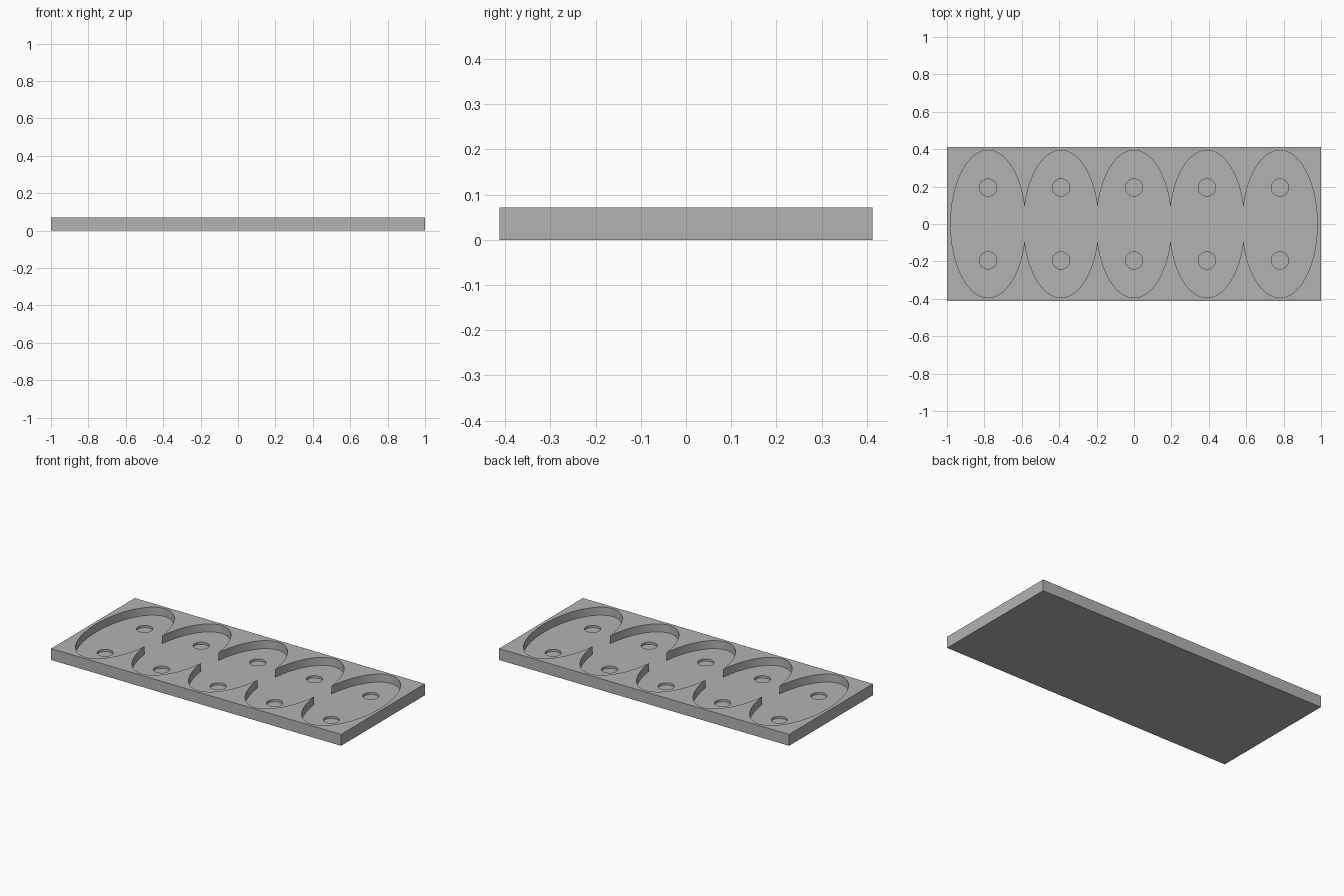
import bpy
import bmesh
from math import sin, cos, pi, acos

LENGTH, WIDTH, HEIGHT = 2.0, 0.825, 0.071
PITCH = 0.39                 # spacing of the oval pockets
OVAL_X, OVAL_Y = 0.2, 0.394  # pocket half sizes
POCKET_FLOOR = 0.021
HOLE_FLOOR = 0.007
HOLE_R, HOLE_Y = 0.046, 0.195
STEPS = 48

default = bpy.data.objects.get("Cube")
if default:
    bpy.data.objects.remove(default, do_unlink=True)

grey = bpy.data.materials.new("plain grey")
grey.use_nodes = True
colour = (0.45, 0.45, 0.45, 1)
grey.diffuse_color = colour
grey.node_tree.nodes["Principled BSDF"].inputs["Base Color"].default_value = colour


def prisms(name, outlines, bottom, top):
    """Object made of upright prisms, one for each outline."""
    bm = bmesh.new()
    for outline in outlines:
        face = bm.faces.new([bm.verts.new((x, y, bottom)) for x, y in outline])
        side = bmesh.ops.extrude_face_region(bm, geom=[face])
        raised = [v for v in side["geom"] if isinstance(v, bmesh.types.BMVert)]
        bmesh.ops.translate(bm, verts=raised, vec=(0, 0, top - bottom))
    bmesh.ops.recalc_face_normals(bm, faces=bm.faces)
    mesh = bpy.data.meshes.new(name)
    bm.to_mesh(mesh)
    bm.free()
    mesh.materials.append(grey)
    obj = bpy.data.objects.new(name, mesh)
    bpy.context.collection.objects.link(obj)
    return obj


def arc(cx, cy, rx, ry, start, end, steps):
    return [(cx + rx * cos(start + (end - start) * i / steps),
             cy + ry * sin(start + (end - start) * i / steps))
            for i in range(steps + 1)]


def cut(target, cutter):
    cutter.hide_render = True
    mod = target.modifiers.new("cut", 'BOOLEAN')
    mod.operation = 'DIFFERENCE'
    mod.solver = 'EXACT'
    mod.object = cutter
    bpy.ops.object.select_all(action='DESELECT')
    bpy.context.view_layer.objects.active = target
    target.select_set(True)
    bpy.ops.object.modifier_apply(modifier=mod.name)
    bpy.data.objects.remove(cutter, do_unlink=True)


# Rectangular slab
hx, hy = LENGTH / 2, WIDTH / 2
tray = prisms("tray", [[(-hx, -hy), (hx, -hy), (hx, hy), (-hx, hy)]], 0, HEIGHT)

# Pocket outline: five overlapping ovals that meet at pointed necks
neck = acos(PITCH / 2 / OVAL_X)
back_edge = []
for i in range(2, -3, -1):
    start = 0 if i == 2 else neck
    end = pi if i == -2 else pi - neck
    points = arc(i * PITCH, 0, OVAL_X, OVAL_Y, start, end, STEPS)
    back_edge += points if i == 2 else points[1:]
front_edge = [(x, -y) for x, y in reversed(back_edge[1:-1])]
cut(tray, prisms("pocket_cutter", [back_edge + front_edge],
                 POCKET_FLOOR, HEIGHT + 0.1))

# Two round recesses in the floor of each oval
circles = [arc(i * PITCH, side * HOLE_Y, HOLE_R, HOLE_R, 0, 2 * pi, STEPS)[:-1]
           for i in range(-2, 3) for side in (-1, 1)]
cut(tray, prisms("recess_cutter", circles, HOLE_FLOOR, POCKET_FLOOR + 0.02))

bpy.ops.object.shade_smooth_by_angle(angle=pi / 6)
